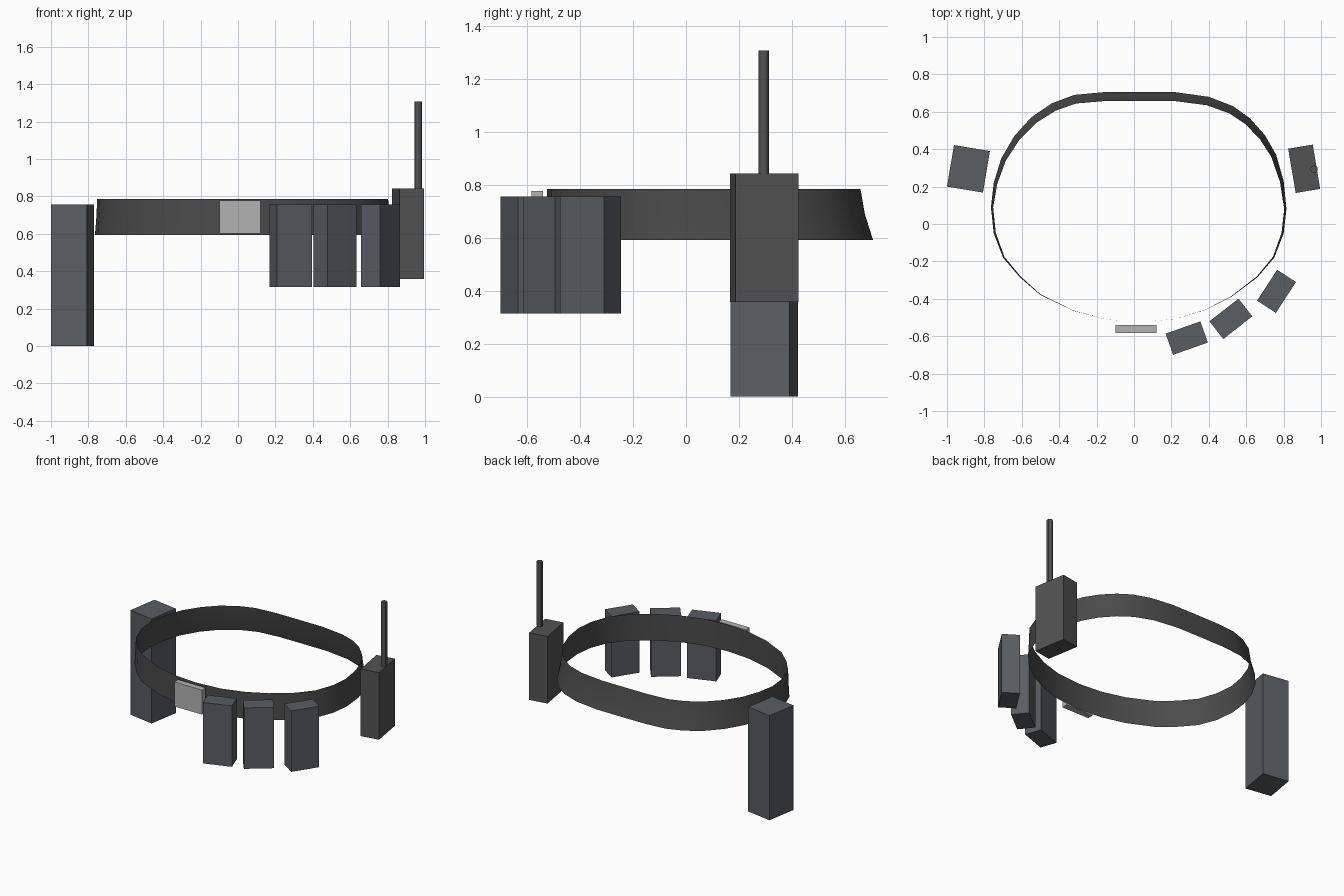
import bpy, bmesh, math
from mathutils import Vector

if "Cube" in bpy.data.objects:
    bpy.data.objects.remove(bpy.data.objects["Cube"])


def material(name, rgb):
    m = bpy.data.materials.new(name)
    m.diffuse_color = (*rgb, 1)
    m.use_nodes = True
    m.node_tree.nodes["Principled BSDF"].inputs["Base Color"].default_value = m.diffuse_color
    return m


LEATHER = material("dark_leather", (0.07, 0.07, 0.07))
CLOTH = material("blue_grey_cloth", (0.10, 0.11, 0.125))
PLASTIC = material("dark_plastic", (0.085, 0.085, 0.085))
METAL = material("light_metal", (0.45, 0.45, 0.45))


def box(name, x, y, z0, z1, w, d, angle, mat):
    bpy.ops.mesh.primitive_cube_add(size=1, location=(x, y, (z0 + z1) / 2),
                                    rotation=(0, 0, math.radians(angle)))
    o = bpy.context.object
    o.name = name
    o.scale = (w, d, z1 - z0)
    o.data.materials.append(mat)
    return o


# Belt: open waist loop, lower edge outline, leaning inwards towards the back
outline = [(0.03, -0.525), (0.22, -0.508), (0.38, -0.46), (0.52, -0.39), (0.66, -0.285),
           (0.75, -0.18), (0.80, -0.05), (0.815, 0.08), (0.80, 0.23), (0.76, 0.37),
           (0.70, 0.475), (0.62, 0.565), (0.53, 0.63), (0.40, 0.68), (0.22, 0.705),
           (0.03, 0.706), (-0.16, 0.705), (-0.32, 0.69), (-0.44, 0.645), (-0.55, 0.57),
           (-0.64, 0.47), (-0.71, 0.35), (-0.75, 0.22), (-0.765, 0.09), (-0.75, -0.05),
           (-0.70, -0.18), (-0.61, -0.285), (-0.50, -0.38), (-0.32, -0.465), (-0.15, -0.51)]
n = len(outline)
bm = bmesh.new()
rows = []
for z, lean in ((0.592, 0.0), (0.69, 0.65), (0.785, 1.0)):
    row = []
    for i, p in enumerate(outline):
        t = (Vector(outline[(i + 1) % n]) - Vector(outline[i - 1])).normalized()
        inward = Vector((-t.y, t.x))
        amount = 0.012 * min(1, (p[1] + 0.525) / 0.5) + 0.036 * max(0, (p[1] - 0.09) / 0.62)
        q = Vector(p) + inward * amount * lean
        row.append(bm.verts.new((q.x, q.y, z)))
    rows.append(row)
for a, b in zip(rows, rows[1:]):
    for i in range(n):
        j = (i + 1) % n
        bm.faces.new((a[i], a[j], b[j], b[i])).smooth = True
mesh = bpy.data.meshes.new("belt")
bm.to_mesh(mesh)
bm.free()
mesh.materials.append(LEATHER)
bpy.context.collection.objects.link(bpy.data.objects.new("belt", mesh))

# Buckle plate
box("buckle", 0.01, -0.562, 0.60, 0.777, 0.22, 0.044, 0, METAL)

# Three pouches following the belt curve
for i, (x, y, angle) in enumerate([(0.282, -0.61, 19.5), (0.518, -0.507, 38), (0.762, -0.36, 57)]):
    box(f"pouch_{i + 1}", x, y, 0.315, 0.755, 0.197, 0.12, angle, CLOTH)

# Long holster on the left hip
box("holster", -0.885, 0.295, 0.0, 0.755, 0.195, 0.225, -9.5, CLOTH)

# Radio with antenna on the right hip
box("radio_body", 0.91, 0.295, 0.357, 0.842, 0.133, 0.24, 9.5, PLASTIC)
bpy.ops.mesh.primitive_cylinder_add(vertices=12, radius=0.02, depth=0.465,
                                    location=(0.963, 0.293, 1.0745))
antenna = bpy.context.object
antenna.name = "radio_antenna"
antenna.data.materials.append(PLASTIC)
bpy.ops.object.shade_smooth_by_angle()
